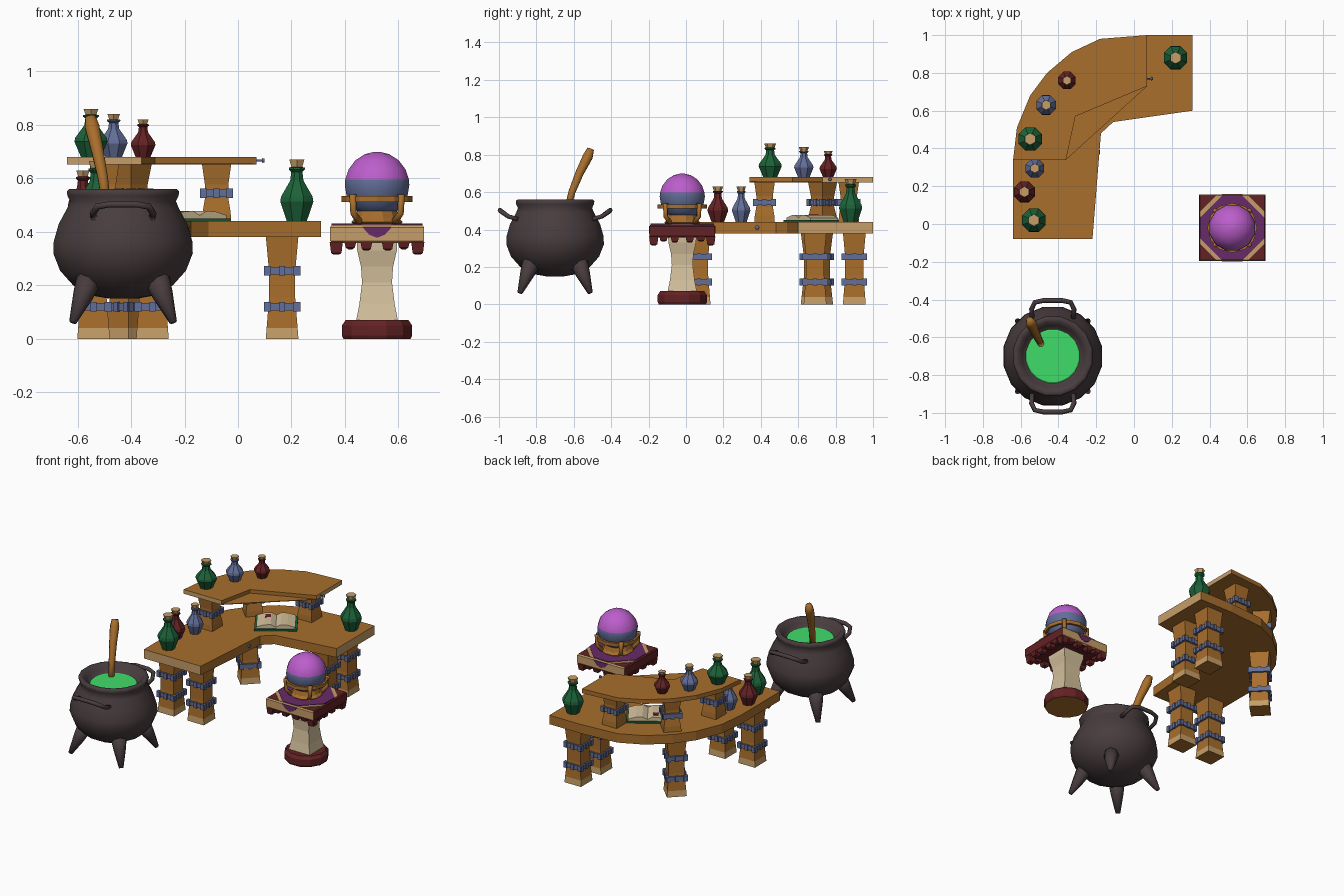
import bpy, bmesh, math
from mathutils import Vector, Matrix

if "Cube" in bpy.data.objects:
    bpy.data.objects.remove(bpy.data.objects["Cube"])

def material(name, r, g, b):
    m = bpy.data.materials.new(name)
    m.diffuse_color = [(c / 255 / 12.92 if c < 11 else ((c / 255 + .055) / 1.055) ** 2.4) for c in (r, g, b)] + [1]
    m.use_nodes = True
    m.node_tree.nodes["Principled BSDF"].inputs["Base Color"].default_value = m.diffuse_color
    return m

WOOD = material("wood", 168, 110, 44)
TAN = material("pale_wood", 198, 158, 104)
CREAM = material("cream", 212, 192, 156)
RED = material("dark_red", 100, 34, 36)
BLUE = material("steel_blue", 98, 110, 152)
GREEN = material("bottle_green", 28, 98, 56)
IRON = material("iron", 72, 60, 62)
BREW = material("brew_green", 64, 220, 106)
MAGENTA = material("magenta", 188, 94, 204)
PURPLE = material("purple", 104, 42, 104)
R2 = math.sqrt(2)

def finish(name, bm, mats, rule=None, smooth=False, loc=(0, 0, 0), rot=0):
    """Turn a bmesh into an object; rule(face) picks the material index."""
    bmesh.ops.recalc_face_normals(bm, faces=bm.faces)
    for f in bm.faces:
        f.normal_update()
        f.smooth = smooth
        if rule:
            f.material_index = int(rule(f))
    me = bpy.data.meshes.new(name)
    bm.to_mesh(me)
    bm.free()
    for m in (mats if isinstance(mats, (list, tuple)) else [mats]):
        me.materials.append(m)
    ob = bpy.data.objects.new(name, me)
    ob.location, ob.rotation_euler = loc, (0, 0, rot)
    bpy.context.collection.objects.link(ob)
    return ob

def skin(rings):
    """Join rings of points into a capped skin."""
    bm = bmesh.new()
    vs = [[bm.verts.new(p) for p in r] for r in rings]
    n = len(vs[0])
    for a, b in zip(vs, vs[1:]):
        for i in range(n):
            bm.faces.new((a[i], a[(i + 1) % n], b[(i + 1) % n], b[i]))
    bm.faces.new(vs[0][::-1])
    bm.faces.new(vs[-1])
    return bm

def lathe(name, profile, segs, mats, loc, rot=0, **kw):
    rings = [[(r * math.cos(2 * math.pi * (i + .5) / segs), r * math.sin(2 * math.pi * (i + .5) / segs), z)
              for i in range(segs)] for r, z in profile]
    return finish(name, skin(rings), mats, loc=loc, rot=rot, **kw)

def square(name, profile, mats, loc, rot=0, **kw):
    return lathe(name, [(h * R2, z) for h, z in profile], 4, mats, loc, rot, **kw)

def sweep(name, pts, radii, segs, mat, loc=(0, 0, 0)):
    pts = [Vector(p) for p in pts]
    rings = []
    for i, p in enumerate(pts):
        d = pts[min(i + 1, len(pts) - 1)] - pts[max(i - 1, 0)]
        q = d.to_track_quat('Z', 'Y')
        rings.append([p + q @ Vector((radii[i] * math.cos(2 * math.pi * k / segs),
                                      radii[i] * math.sin(2 * math.pi * k / segs), 0)) for k in range(segs)])
    return finish(name, skin(rings), mat, smooth=True, loc=loc)

def prism(name, outline, z0, z1, mats, loc=(0, 0, 0), rot=0, **kw):
    return finish(name, skin([[(x, y, z0) for x, y in outline], [(x, y, z1) for x, y in outline]]),
                  mats, loc=loc, rot=rot, **kw)

def box(name, sx, sy, sz, mat, loc, rot=0):
    bm = bmesh.new()
    bmesh.ops.create_cube(bm, size=1, matrix=Matrix.Diagonal((sx, sy, sz, 1)))
    return finish(name, bm, mat, loc=loc, rot=rot)

# --- curved table and raised shelf, pale end grain on the cut ends
arc = [(-.64, .34), (-.62, .51), (-.55, .68), (-.46, .80), (-.33, .91), (-.18, .98), (.07, 1.0)]
table = [(-.64, -.08)] + arc + [(.31, 1.0), (.31, .60), (-.11, .54), (-.175, .48), (-.22, -.08)]
shelf = arc + [(.07, .73), (-.31, .57), (-.36, .34)]
prism("table_top", table, .38, .44, [WOOD, TAN], rule=lambda f: f.normal.x > .9 and f.calc_center_median().x > .3 or f.normal.y < -.99)
prism("shelf_top", shelf, .652, .68, [WOOD, TAN], rule=lambda f: f.normal.x > .99 or f.normal.y < -.99)
prism("shelf_web", [(-.36, .34), (.07, .73), (-.31, .57)], .652, .656, WOOD)

# --- flared legs with studded metal bands
def leg(name, x, y, z0, z1, half, bands, rot=0):
    h = z1 - z0
    square(name, [(half, z0), (half * .95, z0 + .04), (half * .8, z0 + h * .4), (half * .8, z0 + h * .65), (half, z1)],
           [WOOD, TAN], (x, y, 0), rot,
           rule=lambda f: z0 < .01 and abs(f.normal.z) < .5 and f.calc_center_median().z < .03)
    for bz in bands:
        square(name + "_band", [(half * 1.0, bz - .014), (half * 1.0, bz + .014)], BLUE, (x, y, 0), rot)
        for k in range(4):
            a = rot + k * math.pi / 2
            for s in (-1, 0, 1):
                off = Matrix.Rotation(a, 3, 'Z') @ Vector((half, s * half * .85, 0))
                box(name + "_stud", .014, .022, .036, BLUE, (x + off.x, y + off.y, bz), a)

for i, (x, y, r) in enumerate([(-.54, .07, 0), (-.32, .07, 0), (-.41, .70, math.pi / 4), (.165, .69, 0), (.165, .90, 0)]):
    leg("table_leg", x, y, 0, .385, .061, (.12, .255), r)
for x, y, r in [(-.50, .42, 0), (-.40, .73, math.pi / 4), (-.08, .87, 0)]:
    leg("shelf_leg", x, y, .435, .655, .055, (.545,), r)
sweep("shelf_nail", [(.06, .77, .667), (.09, .77, .667), (.09, .77, .667), (.10, .77, .667)], [.004, .004, .01, .008], 6, BLUE)
sweep("table_nail", [(-.20, .38, .41), (-.18, .38, .41)], [.012, .012], 6, BLUE)

# --- corked bottles
def bottle(name, x, y, z, r, h, mat):
    prof = [(.6, 0), (1, .32), (.95, .4), (.4, .66), (.34, .8), (.48, .84), (.48, .87), (.34, .88)]
    lathe(name, [(a * r, b * h) for a, b in prof], 8, mat, (x, y, z))
    lathe(name + "_cork", [(.3 * r, .84 * h), (.48 * r, h)], 6, TAN, (x, y, z))

for x, y, z, r, h, m in [(-.53, .02, .44, .067, .225, GREEN), (-.58, .17, .44, .06, .19, RED),
                         (-.525, .295, .44, .053, .19, BLUE), (.22, .88, .44, .067, .23, GREEN),
                         (-.55, .45, .68, .067, .18, GREEN), (-.465, .63, .68, .056, .16, BLUE),
                         (-.355, .76, .68, .05, .14, RED)]:
    bottle("bottle", x, y, z, r, h, m)

# --- open book: green cover, two curved page blocks, painted marks
B = Matrix.Translation((-.19, .675, .44)) @ Matrix.Rotation(math.radians(33), 4, 'Z')
rot = math.radians(33)
box("book_cover", .26, .20, .01, GREEN, B @ Vector((0, 0, .006)), rot)
for s in (-1, 1):
    sec = [(0, .01), (0, .022), (.03, .038), (.07, .036), (.118, .022), (.118, .01)]
    bm = skin([[(s * x, y, z) for x, z in sec] for y in (-.088, .088)])
    finish("book_pages", bm, CREAM, loc=B.translation, rot=rot)
box("book_mark", .035, .04, .004, RED, B @ Vector((-.05, .04, .037)), rot)

# --- cauldron
C = Vector((-.43, -.70, 0))
lathe("cauldron_body", [(.05, .15), (.12, .162), (.19, .20), (.24, .255), (.266, .32), (.264, .365), (.245, .43),
                        (.212, .49), (.202, .515), (.212, .535), (.214, .552), (.205, .56), (.185, .558),
                        (.165, .53), (.14, .505)], 16, IRON, C, smooth=True)
lathe("brew", [(.15, .505), (.137, .512)], 24, BREW, C)
for sx in (-1, 1):
    for sy in (-1, 1):
        sweep("cauldron_leg", [(sx * .125, sy * .125, .23), (sx * .15, sy * .15, .16), (sx * .188, sy * .188, .062)],
              [.05, .038, .014], 8, IRON, C)
for s in (-1, 1):
    sweep("cauldron_handle", [(-.11, s * .2, .455), (-.112, s * .25, .47), (-.095, s * .285, .495), (-.05, s * .295, .503),
                              (.05, s * .295, .503), (.095, s * .285, .495), (.112, s * .25, .47), (.11, s * .2, .455)],
          [.013] * 8, 6, IRON, C)
sweep("stirring_stick", [(-.49, -.64, .48), (-.505, -.61, .60), (-.525, -.57, .70), (-.545, -.525, .79), (-.552, -.51, .83)],
      [.017, .02, .024, .029, .02], 8, WOOD)

# --- pedestal: round base, square waisted column, draped slab
P = Vector((.52, -.02, 0))
lathe("pedestal_base", [(.13, 0), (.136, .012), (.136, .05), (.122, .07)], 12, [RED, WOOD], P,
      rule=lambda f: f.normal.z < -.9)
square("pedestal_column", [(.078, .068), (.066, .13), (.056, .21), (.06, .27), (.074, .33), (.076, .365)], CREAM, P)
square("cloth_slab", [(.168, .358), (.176, .366), (.176, .417), (.17, .425)], [RED, TAN], P,
       rule=lambda f: abs(f.normal.y) > .5)

def cut_square(h, c):
    return [(h, c - h), (h, h - c), (h - c, h), (c - h, h), (-h, h - c), (-h, c - h), (c - h, -h), (h - c, -h)]

prism("cloth_border", cut_square(.17, .085), .422, .428, TAN, P)
prism("cloth_center", cut_square(.17, .115), .423, .431, PURPLE, P)
for s in (-1, 1):
    bm = skin([[(-.055, y, .418), (.055, y, .418), (.03, y, .39), (0, y, .378), (-.03, y, .39)]
               for y in (s * .17, s * .179)])
    finish("cloth_point", bm, PURPLE, loc=P)
# hanging fringe on the four sides
for k in range(4):
    for t, drop in ((-.15, .045), (-.10, .025), (-.04, .03), (.04, .03), (.10, .025), (.15, .045)):
        off = Matrix.Rotation(k * math.pi / 2, 3, 'Z') @ Vector((.155, t, 0))
        square("fringe", [(.008, .36 - drop), (.017, .366 - drop), (.022, .362)], RED, P + off)

# --- crystal ball in a ringed wooden stand
angles = [-85, -60, -40, -20, 0, 10, 28, 48, 68, 86]
lathe("crystal_ball", [(.125 * math.cos(math.radians(a)), .575 + .125 * math.sin(math.radians(a))) for a in angles],
      12, [BLUE, MAGENTA], P, smooth=True, rule=lambda f: f.calc_center_median().z > .59)
lathe("stand_foot", [(.085, .425), (.10, .437), (.085, .452), (.07, .50)], 12, WOOD, P)
bm = bmesh.new()
ring = [(.118, .512), (.132, .512), (.132, .535), (.118, .535)]
vs = [[bm.verts.new((r * math.cos(math.pi * i / 6), r * math.sin(math.pi * i / 6), z)) for r, z in ring] for i in range(12)]
for i in range(12):
    for j in range(4):
        bm.faces.new((vs[i][j], vs[(i + 1) % 12][j], vs[(i + 1) % 12][(j + 1) % 4], vs[i][(j + 1) % 4]))
finish("stand_ring", bm, WOOD, loc=P)
for k in range(4):
    a = math.pi / 4 + k * math.pi / 2
    c, s = math.cos(a), math.sin(a)
    sweep("stand_post", [(.09 * c, .09 * s, .435), (.125 * c, .125 * s, .47), (.128 * c, .128 * s, .54)],
          [.014, .012, .014], 6, WOOD, P)
